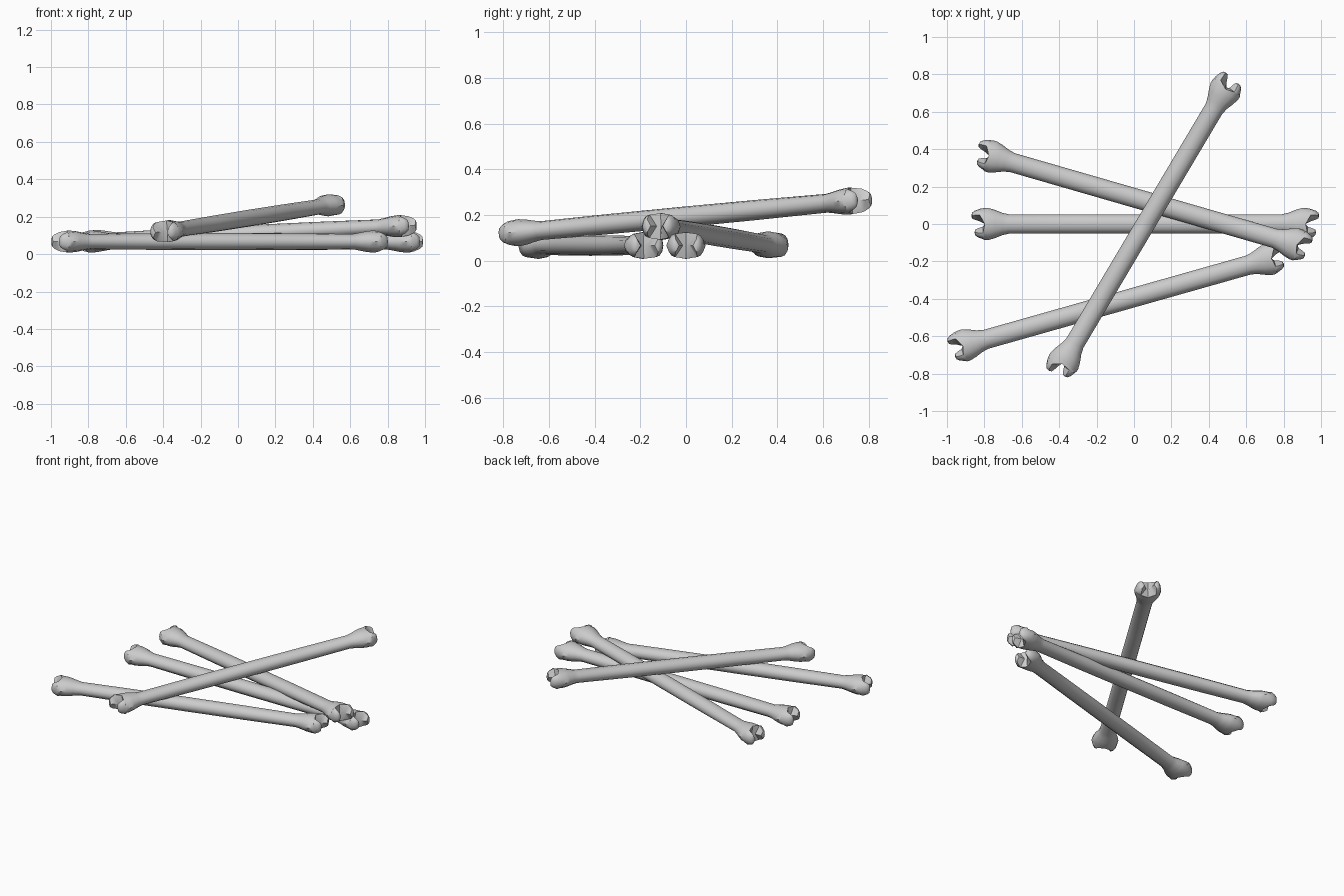
import bpy, bmesh
from math import sin, cos, pi, radians

cube = bpy.data.objects.get("Cube")
if cube:
    bpy.data.objects.remove(cube, do_unlink=True)

mat = bpy.data.materials.new("bone_grey")
mat.use_nodes = True
GREY = (0.6, 0.6, 0.6, 1)
mat.diffuse_color = GREY
mat.node_tree.nodes["Principled BSDF"].inputs["Base Color"].default_value = GREY

HALF = 0.93      # half the length of a bone
SIDES = 12
# body sections: distance from tip, half width, half height
BODY = [(0.55, 0.052, 0.044), (0.2, 0.052, 0.041), (0.165, 0.06, 0.047),
        (0.125, 0.076, 0.055), (0.09, 0.086, 0.059), (0.072, 0.086, 0.058)]
# lobe sections: distance from tip, inner y, outer y, half height
LOBE = [(0.045, 0.014, 0.081, 0.051), (0.018, 0.023, 0.071, 0.039),
        (0.004, 0.03, 0.06, 0.027)]


def bridge(bm, a, b):
    n = len(a)
    for i in range(n):
        bm.faces.new((a[i], a[(i + 1) % n], b[(i + 1) % n], b[i]))


def body_ring(bm, x, w, h):
    """Ring that starts at the top and runs down the +y side."""
    return [bm.verts.new((x, w * sin(2 * pi * i / SIDES), h * cos(2 * pi * i / SIDES)))
            for i in range(SIDES)]


def add_lobe(bm, end, side, half_ring, notch, shorten):
    """Loft one condyle outward from its half of the split ring."""
    previous = half_ring + [notch]
    for d, inner, outer, h in LOBE:
        x = end * (HALF - d - shorten)
        mid, r = (inner + outer) / 2, (outer - inner) / 2
        ring = [bm.verts.new((x, side * (mid + r * sin(pi * i / 6)), h * cos(pi * i / 6)))
                for i in range(7)]
        ring.append(bm.verts.new((x, side * inner, 0)))
        bridge(bm, previous, ring)
        previous = ring
    tip = bm.verts.new((end * (HALF - shorten), side * mid, 0))
    for i in range(8):
        bm.faces.new((previous[i], previous[(i + 1) % 8], tip))


def build_mesh():
    bm = bmesh.new()
    # shaft and flared ends
    stations = [(-HALF + d, w, h) for d, w, h in reversed(BODY)]
    stations += [(0, 0.052, 0.045)]
    stations += [(HALF - d, w, h) for d, w, h in BODY]
    rings = [body_ring(bm, *s) for s in stations]
    for a, b in zip(rings, rings[1:]):
        bridge(bm, a, b)
    # forked ends, one lobe a little longer than the other
    for end, ring in ((-1, rings[0]), (1, rings[-1])):
        notch = bm.verts.new((end * (HALF - 0.078), 0, 0))
        add_lobe(bm, end, 1, ring[:7], notch, 0)
        add_lobe(bm, end, -1, [ring[0]] + ring[:5:-1], notch, 0.017)
    bmesh.ops.recalc_face_normals(bm, faces=bm.faces)
    mesh = bpy.data.meshes.new("bone")
    bm.to_mesh(mesh)
    bm.free()
    mesh.materials.append(mat)
    return mesh


# name, centre, heading and upward tilt in degrees
BONES = [("middle_bone", (0.06, 0, 0.067), 0, 0),
         ("back_bone", (0.05, 0.126, 0.11), -16.1, 2.7),
         ("front_bone", (-0.09, -0.418, 0.067), 15.8, 0),
         ("crossing_bone", (0.056, -0.01, 0.192), 59.3, 4.7)]

for name, centre, heading, tilt in BONES:
    bone = bpy.data.objects.new(name, build_mesh())
    bone.location = centre
    bone.rotation_euler = (0, -radians(tilt), radians(heading))
    bpy.context.collection.objects.link(bone)
    bpy.ops.object.select_all(action='DESELECT')
    bone.select_set(True)
    bpy.context.view_layer.objects.active = bone
    bpy.ops.object.shade_smooth_by_angle(angle=radians(40))
